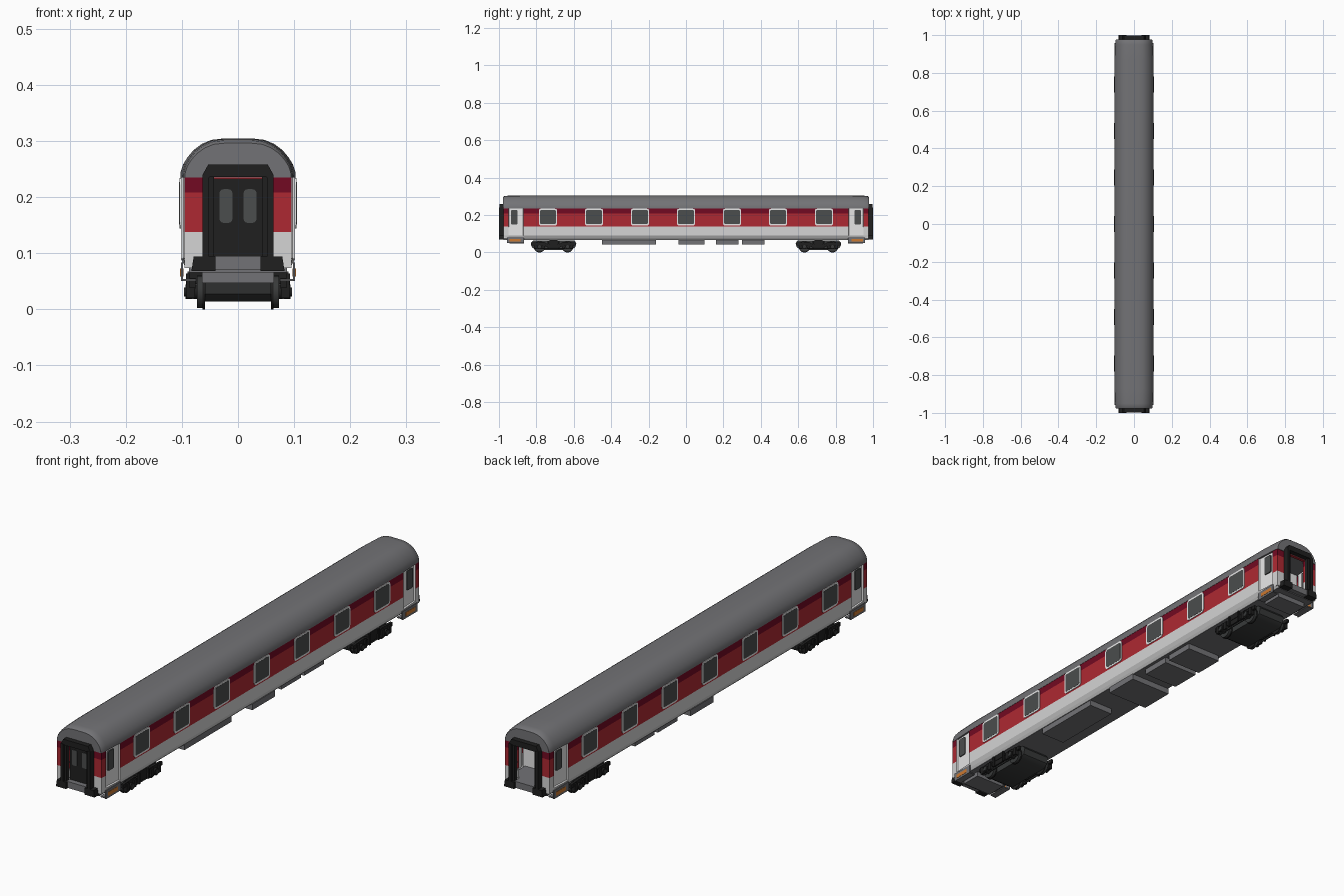
import bpy, bmesh, math
from mathutils import Matrix, Vector

cube = bpy.data.objects.get("Cube")
if cube:
    bpy.data.objects.remove(cube, do_unlink=True)


def material(name, r, g, b):
    m = bpy.data.materials.new(name)
    m.use_nodes = True
    m.diffuse_color = (r, g, b, 1)
    m.node_tree.nodes["Principled BSDF"].inputs["Base Color"].default_value = (r, g, b, 1)
    return m


GREY = material("roof grey", .17, .17, .18)
RED = material("red", .42, .022, .032)
MAROON = material("dark red", .17, .003, .016)
PALE = material("light grey", .66, .66, .66)
WHITE = material("white", .88, .88, .88)
BLACK = material("black", .014, .014, .014)
GLASS = material("window grey", .07, .075, .075)
IRON = material("running gear grey", .04, .042, .042)
ORANGE = material("orange", .6, .19, .03)
smooth_parts = []


def finish(name, bm, mats, smooth=False, recalc=True):
    if recalc:
        bmesh.ops.recalc_face_normals(bm, faces=bm.faces)
    me = bpy.data.meshes.new(name)
    bm.to_mesh(me)
    bm.free()
    for m in mats:
        me.materials.append(m)
    ob = bpy.data.objects.new(name, me)
    bpy.context.collection.objects.link(ob)
    if smooth:
        smooth_parts.append(ob)
    return ob


def box(name, x, y, z, mat):
    bm = bmesh.new()
    bmesh.ops.create_cube(bm, size=1)
    for v in bm.verts:
        v.co = [(r[0] + r[1]) / 2 + c * (r[1] - r[0]) for c, r in zip(v.co, (x, y, z))]
    return finish(name, bm, [mat])


def prism(name, pts, axis, a, b, mat, smooth=False):
    """Extrude a closed outline along x (points are y, z) or y (points are x, z)."""
    bm = bmesh.new()
    place = (lambda p, d: (d, p[0], p[1])) if axis == "x" else (lambda p, d: (p[0], d, p[1]))
    lo = [bm.verts.new(place(p, a)) for p in pts]
    hi = [bm.verts.new(place(p, b)) for p in pts]
    bm.faces.new(lo)
    bm.faces.new(hi)
    for i in range(len(pts)):
        j = (i + 1) % len(pts)
        bm.faces.new((lo[i], lo[j], hi[j], hi[i]))
    return finish(name, bm, [mat], smooth)


def rounded(cx, cz, w, h, r):
    """Outline of a rounded rectangle."""
    pts = []
    for k, (sx, sz) in enumerate(((1, 1), (-1, 1), (-1, -1), (1, -1))):
        for step in range(4):
            t = math.pi / 2 * (k + step / 3)
            pts.append((cx + sx * (w / 2 - r) + r * math.cos(t),
                        cz + sz * (h / 2 - r) + r * math.sin(t)))
    return pts


def disc(name, x, y, z, r, depth, mat):
    bm = bmesh.new()
    turn = Matrix.Translation((x, y, z)) @ Matrix.Rotation(math.pi / 2, 4, "Y")
    bmesh.ops.create_cone(bm, cap_ends=True, segments=24, radius1=r, radius2=r, depth=depth, matrix=turn)
    return finish(name, bm, [mat], True)


def span(s, a, b):
    return tuple(sorted((s * a, s * b)))


# Side walls: coloured bands by height, with recessed white door panels near the ends
half_y = [.87, .95, .975]
ys = [-y for y in reversed(half_y)] + half_y
wall = [(.086, .066), (.094, .076), (0, .09), (0, .138), (0, .208), (0, .24)]
bm = bmesh.new()
doors = {}
for s in (1, -1):
    grid = []
    for y in ys:
        w = .102 - .006 * max(0, abs(y) - .87) / .105
        grid.append([bm.verts.new((s * (min(x, w) if x else w), y, z)) for x, z in wall])
    for i in range(len(ys) - 1):
        for j in range(len(wall) - 1):
            q = [grid[i][j], grid[i + 1][j], grid[i + 1][j + 1], grid[i][j + 1]]
            f = bm.faces.new(q if s > 0 else q[::-1])
            f.material_index = 0 if j < 3 else j - 2
            if i in (1 - 1 + 1, 3) and j >= 2:
                f.material_index = 3
                doors.setdefault((s, i), []).append(f)
for faces in doors.values():
    bm.normal_update()
    bmesh.ops.inset_region(bm, faces=faces, thickness=.002, depth=-.006)
finish("side_walls", bm, [PALE, RED, MAROON, WHITE], recalc=False)

# Roof: one arched section lofted along the length, tapering at both ends
arch = [(.103, .235), (.102, .246), (.098, .258), (.09, .271), (.079, .284),
        (.064, .295), (.047, .302), (.025, .3045)]
arch = arch + [(-x, z) for x, z in reversed(arch)]
stations = [(.978, .92, .88), (.972, .945, .95), (.95, .96, .985), (.87, 1, 1)]
stations = [(-y, a, b) for y, a, b in stations] + stations[::-1]
bm = bmesh.new()
rings = [[bm.verts.new((x * a, y, .235 + (z - .235) * b)) for x, z in arch] for y, a, b in stations]
for r0, r1 in zip(rings, rings[1:]):
    for i in range(len(arch)):
        j = (i + 1) % len(arch)
        bm.faces.new((r0[i], r0[j], r1[j], r1[i]))
bm.faces.new(rings[0])
bm.faces.new(rings[-1])
finish("roof", bm, [GREY], True)

# Floor and underfloor equipment
box("floor", (-.087, .087), (-.972, .972), (.066, .094), GREY)
for n, (x0, x1, y0, y1) in enumerate([(-.02, .085, -.45, -.16), (-.09, .09, -.04, .10),
                                      (-.075, .075, .16, .28), (-.075, .075, .30, .42)]):
    box(f"equipment_box_{n + 1}", (x0, x1), (y0, y1), (.043, .067), GREY)

# Windows
for side in (1, -1):
    for n in range(7):
        y = (n - 3) * .246
        prism("window_frame", rounded(y, .189, .098, .09, .012), "x", side * .1, side * .1042, WHITE)
        prism("window_glass", rounded(y, .189, .084, .076, .007), "x", side * .1, side * .1048, GLASS)

# Ends: banded walls, partitions, gangways, door windows and steps
bands = [(.074, .138, PALE), (.138, .208, RED), (.208, .24, MAROON)]
for e in (-1, 1):
    box("vestibule_partition", (-.096, .096), span(e, .855, .865), (.09, .237), WHITE)
    box("door_lintel", (-.045, .045), span(e, .965, .977), (.232, .24), RED)
    box("bridge_plate", (-.043, .043), span(e, .96, .992), (.07, .095), GREY)
    box("end_underbox", (-.064, .064), span(e, .865, .945), (.047, .067), GREY)
    prism("gangway_top", [(-.063, .226), (-.063, .24), (-.053, .258), (.053, .258), (.063, .24),
                          (.063, .226), (.05, .236), (-.05, .236)], "y", e * .97, e * .998, BLACK)
    for s in (1, -1):
        for lo, hi, mat in bands:
            box("end_wall", span(s, .043, .0955), span(e, .965, .976), (lo, hi), mat)
        box("gangway_column", span(s, .043, .054), span(e, .97, .992), (.09, .24), BLACK)
        box("gangway_bellows", span(s, .052, .063), span(e, .97, 1), (.09, .24), BLACK)
        foot = [(.04, .068), (.083, .068), (.079, .094), (.04, .094)]
        prism("gangway_foot", [(s * x, z) for x, z in foot], "y", e * .97, e, BLACK)
        prism("side_door_glass", rounded(e * .918, .188, .036, .076, .006), "x",
              s * .089, s * .0975, GLASS)
        box("step_plate", span(s, .098, .102), span(e, .866, .957), (.05, .083), GREY)
        box("step_marker", span(s, .0975, .103), span(e, .885, .945), (.058, .073), ORANGE)
        box("step_tread", span(s, .075, .1), span(e, .87, .953), (.05, .054), GREY)

# Closed inner door on the front end only
box("end_door", (-.044, .044), (-.972, -.964), (.094, .233), BLACK)
for s in (1, -1):
    prism("end_door_window", rounded(s * .0215, .184, .023, .06, .007), "y", -.974, -.965, GLASS)

# Bogies
for e in (-1, 1):
    cy = e * .708
    pan = [(-.122, .05), (-.115, .027), (-.095, .014), (.095, .014), (.115, .027), (.122, .05), (.11, .064), (-.11, .064)]
    prism("bogie_body", [(cy + y, z) for y, z in pan], "x", -.059, .059, IRON, True)
    for s in (1, -1):
        beam = [(-.12, .038), (-.12, .052), (-.05, .056), (-.035, .046), (.035, .046), (.05, .056),
                (.12, .052), (.12, .038), (.05, .036), (.03, .026), (-.03, .026), (-.05, .036)]
        prism("bogie_side_frame", [(cy + y, z) for y, z in beam], "x", s * .076, s * .086, BLACK)
        box("bolster", span(s, .05, .088), (cy - .022, cy + .022), (.045, .067), BLACK)
        box("brake_rod", span(s, .078, .083), (cy - .1, cy + .1), (.018, .023), IRON)
        for k in (-1, 1):
            wy = cy + k * .075
            disc("wheel_tread", s * .067, wy, .031, .029, .012, IRON)
            disc("wheel_flange", s * .061, wy, .031, .031, .004, BLACK)
            disc("axle_box", s * .083, wy, .031, .013, .022, BLACK)
            disc("axle_cap", s * .0945, wy, .031, .008, .003, IRON)
            for d in (-.022, .022):
                box("axle_spring", span(s, .077, .092), (wy + d - .007, wy + d + .007), (.02, .05), BLACK)
            box("damper", span(s, .086, .093), (cy + k * .028 - .004, cy + k * .028 + .004), (.022, .064), BLACK)

# Soft shading on the curved parts
bpy.ops.object.select_all(action="DESELECT")
for ob in smooth_parts:
    ob.select_set(True)
bpy.context.view_layer.objects.active = smooth_parts[0]
bpy.ops.object.shade_smooth_by_angle(angle=math.radians(35))
